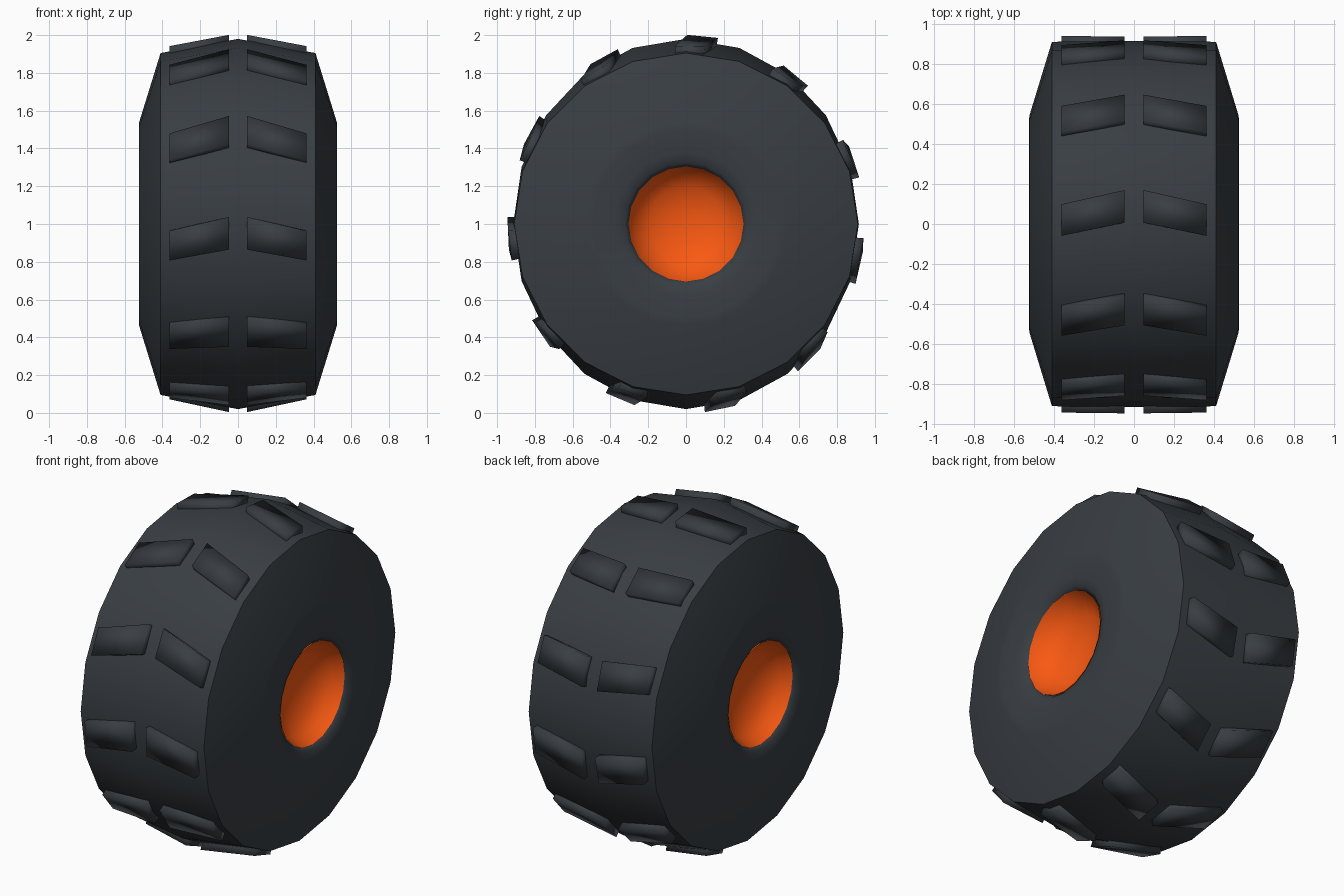
import bpy, math

if "Cube" in bpy.data.objects:
    bpy.data.objects.remove(bpy.data.objects["Cube"])

SEG = 20
LUGS = 11


def material(name, rgb):
    m = bpy.data.materials.new(name)
    m.diffuse_color = (*rgb, 1)
    m.use_nodes = True
    m.node_tree.nodes["Principled BSDF"].inputs["Base Color"].default_value = m.diffuse_color
    return m


rubber = material("rubber", (0.04, 0.048, 0.056))
orange = material("orange_hub", (0.95, 0.10, 0.006))


def make(name, verts, faces, mat, angle):
    me = bpy.data.meshes.new(name)
    me.from_pydata(verts, [], faces)
    me.materials.append(mat)
    ob = bpy.data.objects.new(name, me)
    bpy.context.collection.objects.link(ob)
    bpy.ops.object.select_all(action='DESELECT')
    ob.select_set(True)
    bpy.context.view_layer.objects.active = ob
    bpy.ops.object.mode_set(mode='EDIT')
    bpy.ops.mesh.select_all(action='SELECT')
    bpy.ops.mesh.normals_make_consistent(inside=False)
    bpy.ops.object.mode_set(mode='OBJECT')
    bpy.ops.object.shade_smooth_by_angle(angle=math.radians(angle))
    return ob


def around(x, ry, rz, a):
    # angle runs from the top towards the front
    return (x, -ry * math.sin(a), 1 + rz * math.cos(a))


def revolve(rings):
    verts = [around(x, ry, rz, 2 * math.pi * i / SEG)
             for x, ry, rz in rings for i in range(SEG)]
    faces = []
    for r in range(len(rings) - 1):
        for i in range(SEG):
            j = (i + 1) % SEG
            faces.append((r * SEG + i, r * SEG + j,
                          (r + 1) * SEG + j, (r + 1) * SEG + i))
    return verts, faces


# Tyre: taller crown, sloped sidewalls, flat bead rolling into the hub hole
half = [(0.41, 0.91, 0.905), (0.523, 0.54, 0.54), (0.524, 0.50, 0.50),
        (0.520, 0.38, 0.38), (0.508, 0.325, 0.325), (0.485, 0.303, 0.303),
        (0.45, 0.301, 0.301)]
rings = [(-x, a, b) for x, a, b in reversed(half)] + [(0, 0.915, 0.98)] + half
verts, faces = revolve(rings)
make("tyre", verts, faces, rubber, 55)

# Deeply dished orange hubs on both sides
for side, label in ((1, "right"), (-1, "left")):
    dish = [(0.497, 0.305), (0.43, 0.27), (0.38, 0.2), (0.35, 0.1)]
    verts, faces = revolve([(side * x, r, r) for x, r in dish])
    n = len(verts)
    verts.append((side * 0.342, 0, 1))
    faces += [(n - SEG + i, n - SEG + (i + 1) % SEG, n) for i in range(SEG)]
    hub = make("hub_" + label, verts, faces, orange, 60)
    # dish must face outwards
    if hub.data.polygons[-1].normal.x * side < 0:
        hub.data.flip_normals()

# Slanted tread lugs in two mirrored rows
IN, OUT = 0.048, 0.362
verts, faces = [], []
for side in (1, -1):
    for k in range(LUGS):
        mid = 2 * math.pi * k / LUGS
        b = len(verts)
        for lift in (-0.04, 0.03):
            for x, deg in ((IN, -10.3), (IN, -0.4), (OUT, 3.6), (OUT, -6.0)):
                t = x / 0.41
                ry = 0.917 - 0.005 * t + lift
                rz = 0.98 - 0.075 * t + lift
                verts.append(around(side * x, ry, rz, mid + math.radians(deg)))
        faces += [(b, b + 1, b + 2, b + 3), (b + 4, b + 5, b + 6, b + 7)]
        faces += [(b + i, b + (i + 1) % 4, b + 4 + (i + 1) % 4, b + 4 + i)
                  for i in range(4)]
make("tread_lugs", verts, faces, rubber, 120)
